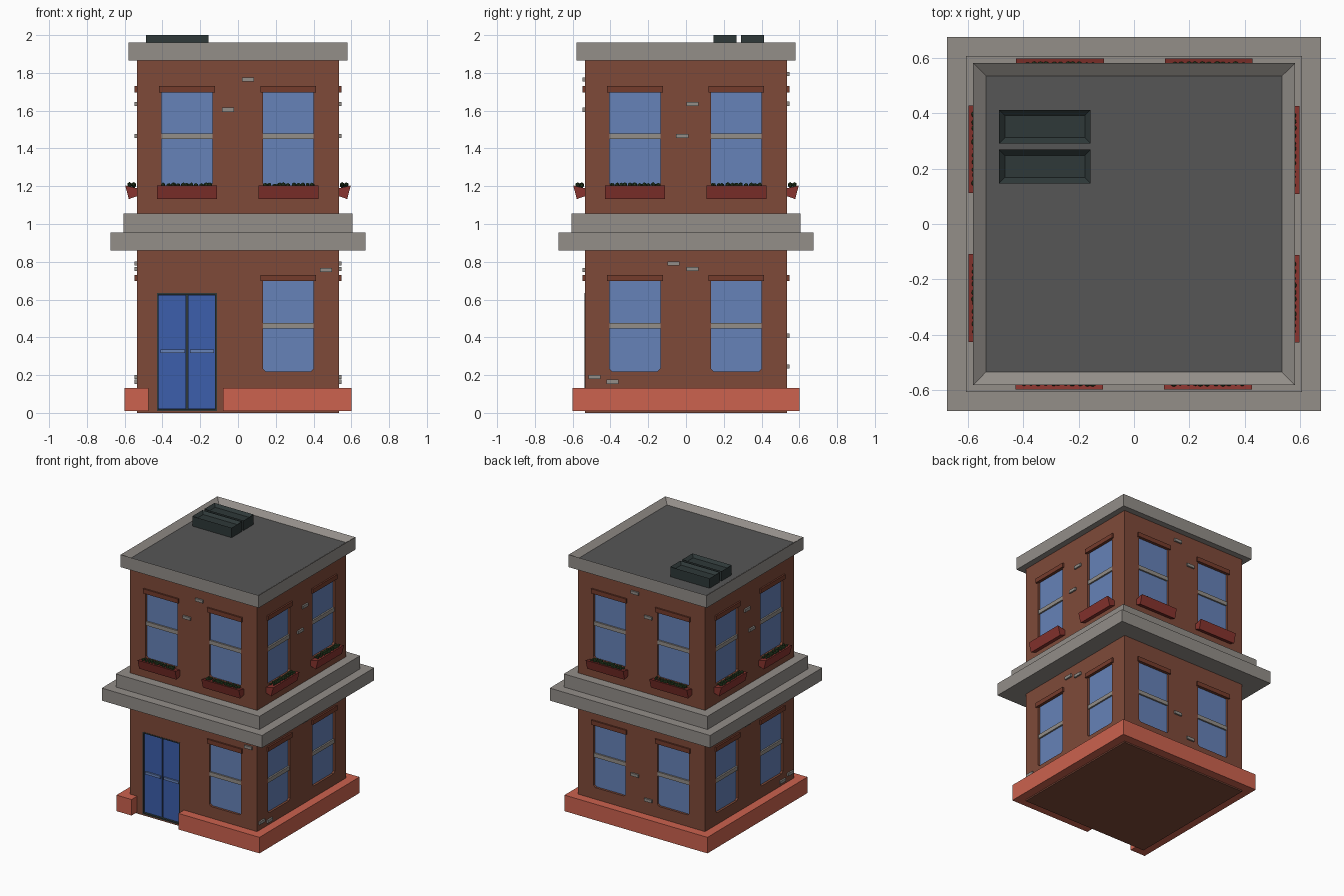
import bpy, bmesh, math, random
from mathutils import Matrix, Vector

if "Cube" in bpy.data.objects:
    bpy.data.objects.remove(bpy.data.objects["Cube"])

random.seed(4)


def lin(c):
    c /= 255
    return c / 12.92 if c <= 0.04045 else ((c + 0.055) / 1.055) ** 2.4


def mat(name, r, g, b):
    m = bpy.data.materials.new(name)
    m.diffuse_color = (lin(r), lin(g), lin(b), 1)
    m.use_nodes = True
    m.node_tree.nodes["Principled BSDF"].inputs["Base Color"].default_value = m.diffuse_color
    return m


BRICK = mat("brick", 127, 74, 57)
BASE = mat("terracotta", 204, 98, 78)
STONE = mat("stone grey", 147, 142, 137)
ROOF = mat("roof grey", 86, 86, 86)
DARK = mat("dark metal", 46, 56, 56)
GLASS = mat("window blue", 102, 130, 184)
DOOR = mat("door blue", 60, 94, 172)
PLANT = mat("planter red", 136, 52, 46)
LEAF = mat("leaf green", 48, 72, 40)
LINTEL = mat("dark brick", 117, 60, 44)

W = 0.535  # wall half width


def finish(name, bm, mats, k=0):
    """Turn a bmesh into an object; k = quarter turns from the front side."""
    bmesh.ops.recalc_face_normals(bm, faces=bm.faces[:])
    bm.transform(Matrix.Rotation(k * math.pi / 2, 4, 'Z'))
    me = bpy.data.meshes.new(name)
    bm.to_mesh(me)
    bm.free()
    for m in mats:
        me.materials.append(m)
    ob = bpy.data.objects.new(name, me)
    bpy.context.collection.objects.link(ob)
    return ob


def add_box(bm, u0, u1, y0, y1, z0, z1):
    mtx = Matrix.Translation(((u0 + u1) / 2, (y0 + y1) / 2, (z0 + z1) / 2)) @ \
        Matrix.Diagonal((u1 - u0, y1 - y0, z1 - z0, 1))
    bmesh.ops.create_cube(bm, size=1, matrix=mtx)


def box(name, u0, u1, y0, y1, z0, z1, m, k=0):
    bm = bmesh.new()
    add_box(bm, u0, u1, y0, y1, z0, z1)
    return finish(name, bm, [m], k)


def slab(name, u0, u1, d0, d1, z0, z1, m, k):
    """Box on side k, reaching outward from depth d0 to d1."""
    return box(name, u0, u1, -d1, -d0, z0, z1, m, k)


def tray(name, x0, x1, y0, y1, z0, z1, rim, depth, mats):
    """Box with a sunken top; the floor takes the last material."""
    bm = bmesh.new()
    add_box(bm, x0, x1, y0, y1, z0, z1)
    top = max(bm.faces, key=lambda f: f.calc_center_median().z)
    bmesh.ops.inset_region(bm, faces=[top], thickness=rim)
    bmesh.ops.translate(bm, verts=top.verts[:], vec=(0, 0, -depth))
    top.material_index = len(mats) - 1
    return finish(name, bm, mats)


def extrude(bm, pts, vec, turn=None):
    """Closed prism from a ring of points."""
    vs = [bm.verts.new(p) for p in pts]
    f = bm.faces.new(vs)
    r = bmesh.ops.extrude_face_region(bm, geom=[f])
    bmesh.ops.translate(bm, vec=vec,
                        verts=[v for v in r["geom"] if isinstance(v, bmesh.types.BMVert)])


def window_outline(c, z0, z1, y, hw=0.134, b=0.014):
    return [(c - hw, y, z1), (c - hw, y, z0 + b), (c - hw + b, y, z0),
            (c + hw - b, y, z0), (c + hw, y, z0 + b), (c + hw, y, z1)]


# Window layout: (side, centre, bottom, top); the door takes one front place
windows = [(k, c, z0, z1) for k in range(4) for c in (-0.27, 0.267)
           for z0, z1 in ((0.22, 0.705), (1.2, 1.705))
           if not (k == 0 and c < 0 and z0 < 1)]

# Walls with recessed openings
walls = box("brick_walls", -W, W, -W, W, 0, 1.91, BRICK)
cut = bmesh.new()
for k, c, z0, z1 in windows:
    part = bmesh.new()
    extrude(part, window_outline(c, z0, z1, -W + 0.022), (0, -0.1, 0))
    part.transform(Matrix.Rotation(k * math.pi / 2, 4, 'Z'))
    tmp = bpy.data.meshes.new("tmp")
    part.to_mesh(tmp)
    part.free()
    cut.from_mesh(tmp)
    bpy.data.meshes.remove(tmp)
add_box(cut, -0.43, -0.112, -0.65, -W + 0.03, 0.01, 0.635)
cutter = finish("opening_cutter", cut, [BRICK])
cutter.hide_render = True
mod = walls.modifiers.new("openings", 'BOOLEAN')
mod.object = cutter
mod.operation = 'DIFFERENCE'
mod.solver = 'EXACT'
bpy.context.view_layer.objects.active = walls
bpy.ops.object.modifier_apply(modifier=mod.name)
bpy.data.objects.remove(cutter)

# Windows: pane, middle bar, lintel, and planters upstairs
for k, c, z0, z1 in windows:
    bm = bmesh.new()
    extrude(bm, window_outline(c, z0, z1, -W + 0.023), (0, -0.006, 0))
    finish("window_pane", bm, [GLASS], k)
    zb = 0.46 if z0 < 1 else 1.462
    slab("window_bar", c - 0.134, c + 0.134, W - 0.022, W - 0.005,
         zb - 0.013, zb + 0.017, STONE, k)
    slab("window_lintel", c - 0.147, c + 0.147, W - 0.01, W + 0.012,
         z1 - 0.008, z1 + 0.026, LINTEL, k)
    if z0 < 1:
        continue
    bm = bmesh.new()
    prof = [(W - 0.01, 1.187), (0.597, 1.204), (0.578, 1.132), (W - 0.01, 1.15)]
    extrude(bm, [(c - 0.158, -d, z) for d, z in prof], (0.316, 0, 0))
    finish("planter_box", bm, [PLANT], k)
    bm = bmesh.new()
    for i in range(11):
        for d in (0.552, 0.574):
            u = c - 0.122 + i * 0.0244 + random.uniform(-0.006, 0.006)
            r = random.uniform(0.009, 0.014)
            m = Matrix.Translation((u, -d, 1.203 + random.uniform(0, 0.006))) @ \
                Matrix.Rotation(random.uniform(0, 3), 4, 'Z')
            bmesh.ops.create_icosphere(bm, subdivisions=1, radius=r, matrix=m)
    finish("planter_leaves", bm, [LEAF], k)

# Double door: frame plate, two leaves, handles
slab("door_frame", -0.43, -0.112, W - 0.031, W - 0.02, 0.01, 0.635, DARK, 0)
for n, u0, u1 in (("left", -0.43, -0.421), ("right", -0.121, -0.112)):
    slab("door_jamb_" + n, u0, u1, W - 0.03, W + 0.002, 0.01, 0.635, DARK, 0)
slab("door_head", -0.43, -0.112, W - 0.03, W + 0.002, 0.626, 0.635, DARK, 0)
slab("door_sill", -0.43, -0.112, W - 0.03, W + 0.002, 0.01, 0.019, DARK, 0)
for n, u0, u1 in (("left", -0.421, -0.276), ("right", -0.266, -0.121)):
    slab("door_leaf_" + n, u0, u1, W - 0.025, W - 0.012, 0.021, 0.625, DOOR, 0)
    slab("door_handle_" + n, u0 + 0.012, u1 - 0.005, W - 0.013, W - 0.001,
         0.316, 0.335, GLASS, 0)

# Base trim with a gap at the door
T = 0.602
slab("base_front_left", -T, -0.475, W - 0.01, T, 0.01, 0.132, BASE, 0)
slab("base_front_right", -0.08, T, W - 0.01, T, 0.01, 0.132, BASE, 0)
slab("base_back", -T, T, W - 0.01, T, 0.01, 0.132, BASE, 2)
for k in (1, 3):
    slab("base_side", -W + 0.01, W - 0.01, W - 0.01, T, 0.01, 0.132, BASE, k)

# Stone ledges between floors, parapet with sunken roof
box("ledge_lower", -0.675, 0.675, -0.675, 0.675, 0.86, 0.955, STONE)
box("ledge_upper", -0.605, 0.605, -0.605, 0.605, 0.95, 1.055, STONE)
tray("roof_parapet", -0.581, 0.581, -0.581, 0.581, 1.865, 1.96, 0.066, 0.035,
     [STONE, ROOF])

# Roof units
for y0, y1 in ((0.146, 0.268), (0.29, 0.412)):
    tray("roof_unit", -0.487, -0.156, y0, y1, 1.922, 2.0, 0.03, 0.02, [DARK])

# Odd grey bricks standing proud of the walls: (side, u, z)
side = [(0.035, 1.635), (-0.02, 1.465), (-0.067, 0.79), (0.035, 0.762),
        (-0.485, 0.19), (-0.39, 0.165)]
odd = [(0, 0.053, 1.765), (0, -0.052, 1.605), (0, 0.465, 0.757),
       (2, -0.053, 1.795), (2, 0.06, 1.637), (2, -0.053, 0.408), (2, 0.06, 0.245)]
odd += [(1, y, z) for y, z in side] + [(3, -y, z) for y, z in side]
for k, u, z in odd:
    slab("odd_brick", u - 0.032, u + 0.032, W - 0.01, W + 0.012,
         z - 0.011, z + 0.011, STONE, k)
